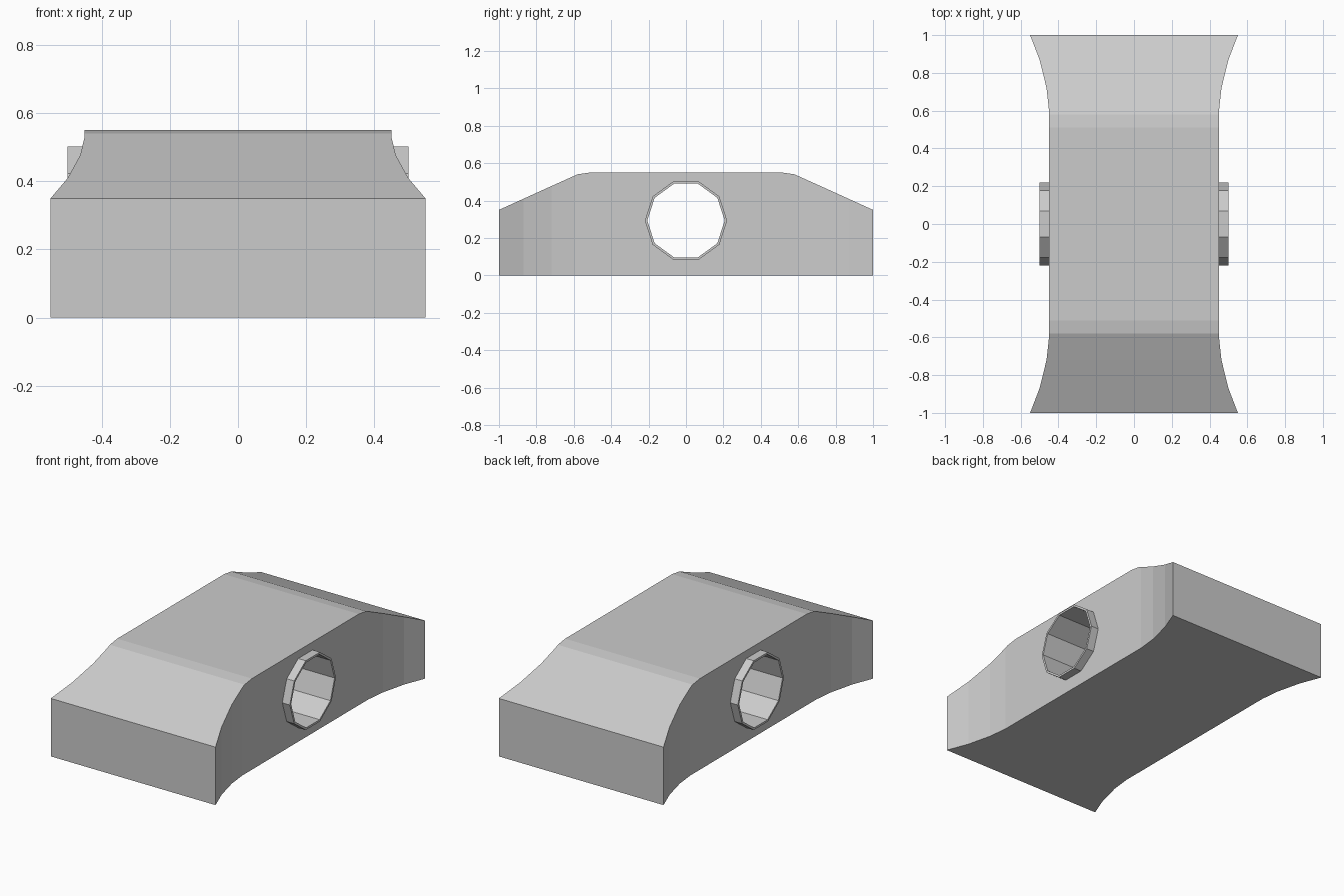
import bpy, bmesh, math

if "Cube" in bpy.data.objects:
    bpy.data.objects.remove(bpy.data.objects["Cube"])

grey = bpy.data.materials.new("plain_grey")
grey.diffuse_color = (0.6, 0.6, 0.6, 1)
grey.use_nodes = True
grey.node_tree.nodes["Principled BSDF"].inputs["Base Color"].default_value = grey.diffuse_color

HOLE_Z = 0.293
R_OUT, R_IN = 0.22, 0.207


def make_object(name, bm):
    bmesh.ops.recalc_face_normals(bm, faces=bm.faces)
    mesh = bpy.data.meshes.new(name)
    bm.to_mesh(mesh)
    bm.free()
    mesh.materials.append(grey)
    obj = bpy.data.objects.new(name, mesh)
    bpy.context.collection.objects.link(obj)
    return obj


def decagon(bm, x, r):
    return [bm.verts.new((x, r * math.cos(i * math.tau / 10),
                          HOLE_Z + r * math.sin(i * math.tau / 10))) for i in range(10)]


def bridge(bm, a, b):
    n = len(a)
    for i in range(n):
        j = (i + 1) % n
        bm.faces.new((a[i], a[j], b[j], b[i]))


# Body: cross-sections along y (y, half width, top height), mirrored front to back
half = [(0.51, 0.45, 0.55), (0.58, 0.45, 0.54), (0.60, 0.45, 0.531),
        (0.72, 0.463, 0.477), (0.87, 0.50, 0.409), (1.0, 0.55, 0.35)]
stations = [(-y, w, h) for y, w, h in reversed(half)] + half
bm = bmesh.new()
rings = [[bm.verts.new(p) for p in ((-w, y, 0), (w, y, 0), (w, y, h), (-w, y, h))]
         for y, w, h in stations]
for a, b in zip(rings, rings[1:]):
    bridge(bm, a, b)
bm.faces.new(rings[0])
bm.faces.new(rings[-1])
body = make_object("body", bm)

# Cutter for the cross hole
bm = bmesh.new()
ends = [decagon(bm, x, (R_OUT + R_IN) / 2) for x in (-0.7, 0.7)]
bridge(bm, *ends)
for e in ends:
    bm.faces.new(e)
cutter = make_object("hole_cutter", bm)
cutter.hide_render = True
cutter.hide_set(True)
cut = body.modifiers.new("hole", 'BOOLEAN')
cut.operation = 'DIFFERENCE'
cut.solver = 'EXACT'
cut.object = cutter

# Ten-sided sleeve running through the body and standing proud of both sides
bm = bmesh.new()
loops = [decagon(bm, x, r) for x, r in
         ((-0.5, R_OUT), (0.5, R_OUT), (0.5, R_IN), (-0.5, R_IN))]
for k in range(4):
    bridge(bm, loops[k], loops[(k + 1) % 4])
make_object("hole_sleeve", bm)
